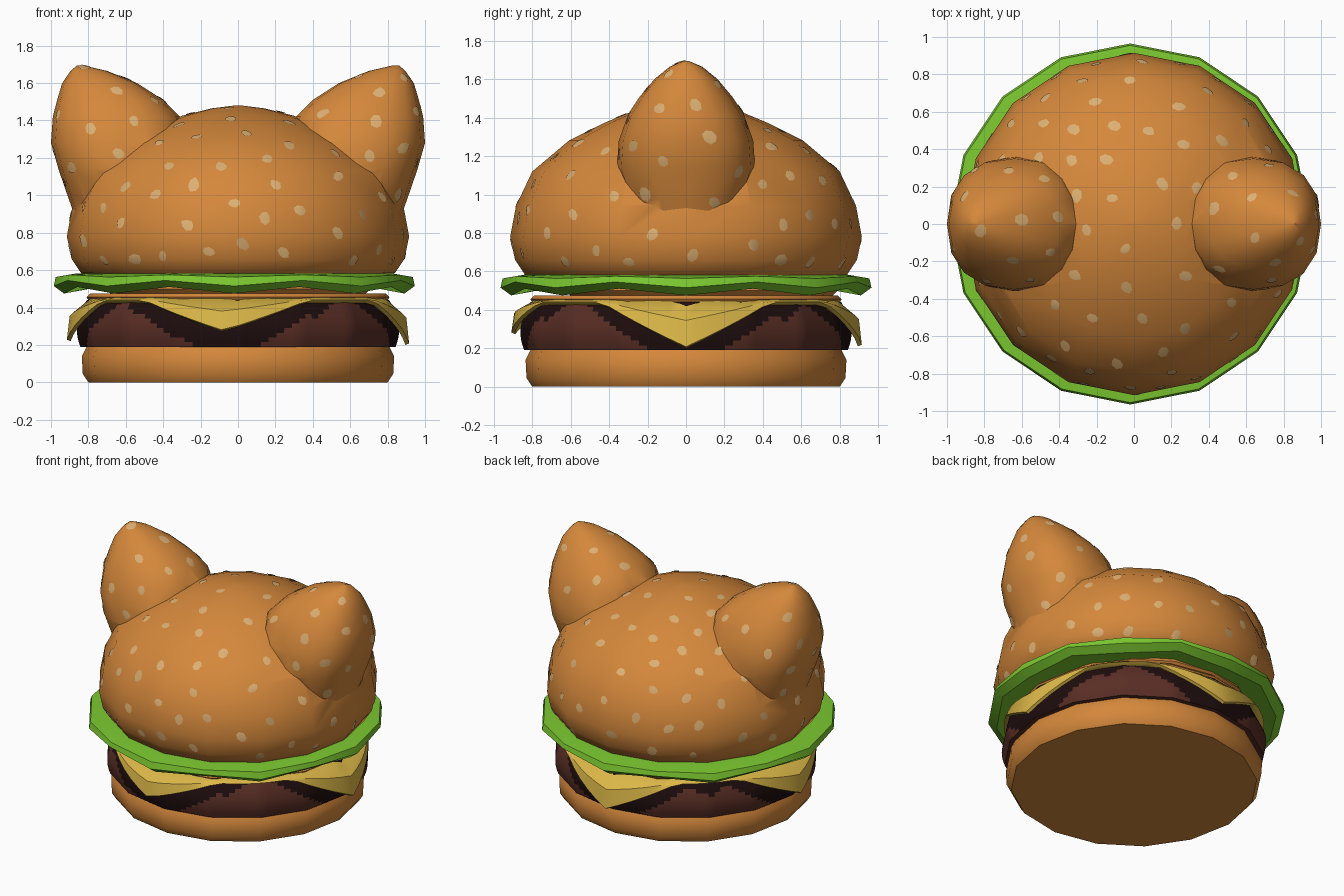
import bpy, bmesh, math, random
from mathutils import Vector
from mathutils.bvhtree import BVHTree

if "Cube" in bpy.data.objects:
    bpy.data.objects.remove(bpy.data.objects["Cube"])

random.seed(4)


def material(name, r, g, b):
    m = bpy.data.materials.new(name)
    m.diffuse_color = (r, g, b, 1)
    m.use_nodes = True
    m.node_tree.nodes["Principled BSDF"].inputs["Base Color"].default_value = m.diffuse_color
    return m


BUN = material("bun orange", 0.66, 0.245, 0.044)
SEED = material("seed tan", 0.72, 0.43, 0.17)
LEAF = material("lettuce green", 0.20, 0.58, 0.03)
CHEESE = material("cheese yellow", 0.72, 0.48, 0.065)
MEAT = material("patty brown", 0.10, 0.027, 0.018)
CHAR = material("char dark", 0.013, 0.004, 0.004)


def finish(name, bm, mats, angle=40):
    bmesh.ops.recalc_face_normals(bm, faces=bm.faces)
    me = bpy.data.meshes.new(name)
    bm.to_mesh(me)
    bm.free()
    ob = bpy.data.objects.new(name, me)
    bpy.context.collection.objects.link(ob)
    for m in mats:
        me.materials.append(m)
    smooth(ob, angle)
    return ob


def smooth(ob, angle):
    bpy.ops.object.select_all(action='DESELECT')
    ob.select_set(True)
    bpy.context.view_layer.objects.active = ob
    bpy.ops.object.shade_smooth_by_angle(angle=math.radians(angle))


def loft(rings, closed=False):
    """Skin a list of equal-length point rings; cap the ends or close into a loop."""
    bm = bmesh.new()
    vs = [[bm.verts.new(p) for p in ring] for ring in rings]
    n = len(vs[0])
    pairs = list(zip(vs, vs[1:])) + ([(vs[-1], vs[0])] if closed else [])
    for a, b in pairs:
        for i in range(n):
            j = (i + 1) % n
            bm.faces.new((a[i], a[j], b[j], b[i]))
    if not closed:
        bm.faces.new(vs[0][::-1])
        bm.faces.new(vs[-1])
    return bm


def circle(r, z, n=16, sub=1, cx=0, cy=0):
    """Regular polygon, each side split into sub straight pieces."""
    c = [Vector((cx + r * math.cos(math.tau * i / n), cy + r * math.sin(math.tau * i / n), z))
         for i in range(n)]
    return [c[i].lerp(c[(i + 1) % n], k / sub) for i in range(n) for k in range(sub)]


def lathe(profile, **kw):
    return loft([circle(r, z, **kw) for r, z in profile])


# Bottom bun
finish("bottom_bun", lathe([(0.80, 0), (0.83, 0.045), (0.835, 0.14), (0.81, 0.19)]), [BUN])

# Cheese corners: angle, tip height
CORNERS = [(0, 0.20), (90, 0.21), (180, 0.22), (265, 0.27)]


def corner(a):
    """Angular distance to the nearest cheese corner and its tip height."""
    return min((abs((a - c + 180) % 360 - 180), t) for c, t in CORNERS)


# Patty with charred bands under the cheese and blotches on the rim
def patty_r(z):
    t = (z - 0.19) / 0.25
    return 0.82 + 0.05 * math.sin(math.pi * min(1, 0.15 + 0.8 * t)) - 0.02 * t


bm = lathe([(patty_r(0.19 + 0.025 * k), 0.19 + 0.025 * k) for k in range(11)], sub=8)
for f in bm.faces:
    c = f.calc_center_median()
    a = math.degrees(math.atan2(c.y, c.x)) % 360
    d, tip = corner(a)
    band = c.z > 0.20 + 0.24 * (d - 13) / 27
    blotch = c.z > 0.41 - 0.06 * math.sin(math.radians(a * 11 + 40))
    f.material_index = 1 if len(f.verts) == 4 and (band or blotch) else 0
finish("patty", bm, [MEAT, CHAR])

# Cheese slice: thin sheet whose four corners fold down over the patty
N = 64
rings = [[], [], [], [], [], []]
for i in range(N):
    a = 360 * i / N
    d, tip = corner(a)
    w = max(0, 1 - d / 31)
    edge = 0.43 - (0.43 - tip) * w
    r_out = 0.845 + 0.07 * w
    mid_r, mid_z = 0.835 + 0.065 * w, (0.45 + edge + 0.01) / 2 + 0.015 * w
    pts = [(0.70, 0.435), (mid_r - 0.025, mid_z - 0.02), (r_out - 0.02, edge),
           (r_out, edge + 0.008), (mid_r, mid_z), (0.78, 0.455)]
    ca, sa = math.cos(math.radians(a)), math.sin(math.radians(a))
    for ring, (r, z) in zip(rings, pts):
        ring.append((r * ca, r * sa, z))
finish("cheese_slice", loft(rings), [CHEESE])

# Thin orange layers between cheese and lettuce
finish("sauce_layer", lathe([(0.80, 0.44), (0.81, 0.455), (0.79, 0.475)]), [BUN])
finish("filling_slice", lathe([(0.68, 0.472), (0.71, 0.50), (0.69, 0.545)], cy=0.08), [BUN])

# Lettuce: zigzag flange
rings = [[] for _ in range(5)]
for i in range(16):
    a = math.tau * i / 16
    low = 1 if i % 2 == 0 else 0
    pts = [(0.60, 0.54), (0.91, 0.51 - 0.035 * low), (0.965, 0.545 - 0.03 * low),
           (0.955, 0.575 - 0.012 * low), (0.84, 0.583)]
    for ring, (r, z) in zip(rings, pts):
        ring.append((r * math.cos(a) - 0.02, r * math.sin(a), z))
finish("lettuce", loft(rings), [LEAF], 25)

# Top bun dome
bun = finish("top_bun", lathe([(0.78, 0.56), (0.84, 0.585), (0.89, 0.66), (0.915, 0.78),
                               (0.885, 0.94), (0.80, 1.12), (0.61, 1.28), (0.42, 1.375),
                               (0.30, 1.425), (0.14, 1.465), (0.02, 1.48)]), [BUN])

# Pointed ears joined to the dome: z, outer x, inner x, half depth
EAR = [(0.80, 0.84, 0.45, 0.20), (0.98, 0.905, 0.36, 0.31), (1.14, 0.96, 0.29, 0.36),
       (1.28, 1.0, 0.28, 0.35), (1.42, 0.99, 0.31, 0.30), (1.51, 0.967, 0.40, 0.24),
       (1.60, 0.94, 0.54, 0.165), (1.665, 0.895, 0.70, 0.085), (1.695, 0.86, 0.83, 0.015)]


def soft(v):
    return math.copysign(abs(v) ** 0.85, v)


for side, sx in (("left", -1), ("right", 1)):
    rings = []
    for z, xo, xi, hy in EAR:
        ring = []
        for i in range(16):
            a = math.tau * i / 16
            ring.append((sx * ((xo + xi) / 2 + (xo - xi) / 2 * soft(math.cos(a))),
                         hy * soft(math.sin(a)), z))
        rings.append(ring)
    ear = finish(side + "_ear", loft(rings), [BUN])
    mod = bun.modifiers.new("join_ear", 'BOOLEAN')
    mod.operation, mod.solver, mod.object = 'UNION', 'EXACT', ear
    bpy.context.view_layer.objects.active = bun
    bpy.ops.object.modifier_apply(modifier=mod.name)
    bpy.data.objects.remove(ear)
smooth(bun, 45)

# Sesame seeds: thin irregular plates laid on the bun surface
src = bmesh.new()
src.from_mesh(bun.data)
tree = BVHTree.FromBMesh(src)
bm = bmesh.new()
spots = []
centre = Vector((0, 0, 0.95))
for _ in range(4000):
    d = Vector([random.gauss(0, 1) for _ in range(3)]).normalized()
    p, nrm, _, _ = tree.ray_cast(centre + d * 3, -d)
    if p is None or p.z < 0.64 or any((p - q).length < 0.18 for q in spots):
        continue
    spots.append(p)
    u = nrm.orthogonal().normalized()
    v = nrm.cross(u)
    turn, size = random.uniform(0, 6), random.uniform(0.029, 0.039)
    rim = []
    for k in range(7):
        a = math.tau * k / 7
        r = size * random.uniform(0.85, 1.1)
        x, y = r * 1.1 * math.cos(a), r * 0.85 * math.sin(a)
        q = p + u * (x * math.cos(turn) - y * math.sin(turn)) + v * (x * math.sin(turn) + y * math.cos(turn))
        hit, n2, _, _ = tree.find_nearest(q)
        rim.append(bm.verts.new(hit + n2 * 0.004))
    top = bm.verts.new(p + nrm * 0.006)
    base = bm.verts.new(p - nrm * 0.003)
    for k in range(7):
        bm.faces.new((top, rim[k], rim[(k + 1) % 7]))
        bm.faces.new((base, rim[(k + 1) % 7], rim[k]))
src.free()
finish("sesame_seeds", bm, [SEED])
